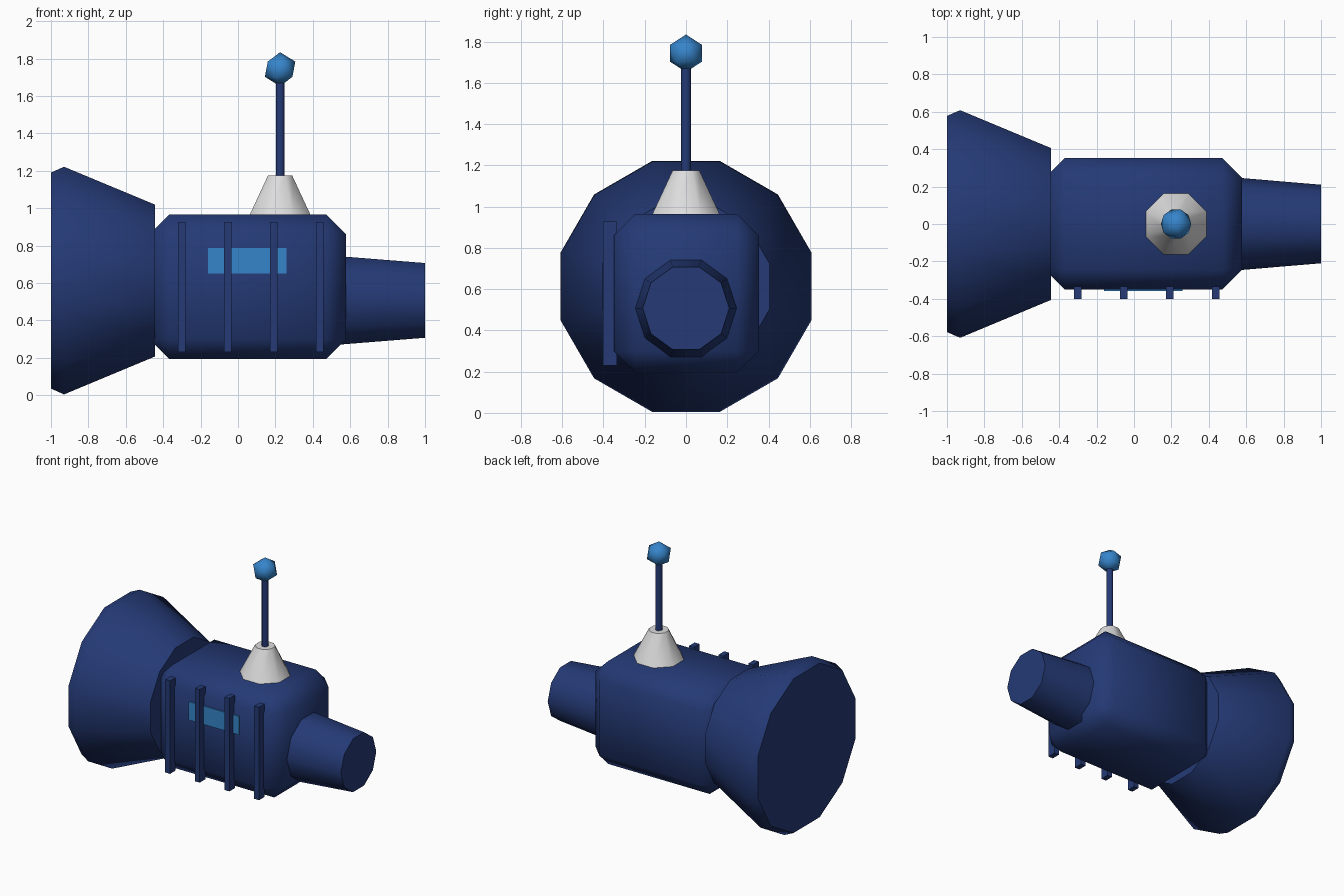
import bpy, bmesh, math
from mathutils import Matrix, Vector

if "Cube" in bpy.data.objects:
    bpy.data.objects.remove(bpy.data.objects["Cube"], do_unlink=True)


def material(name, rgb):
    m = bpy.data.materials.new(name)
    m.use_nodes = True
    m.diffuse_color = (*rgb, 1)
    bsdf = next(n for n in m.node_tree.nodes if n.type == 'BSDF_PRINCIPLED')
    bsdf.inputs["Base Color"].default_value = (*rgb, 1)
    return m


navy = material("navy_blue", (0.018, 0.042, 0.18))
sky = material("bright_blue", (0.037, 0.235, 0.6))
white = material("pale_grey", (0.72, 0.72, 0.72))


def finish(name, bm, mat, smooth=None):
    bmesh.ops.recalc_face_normals(bm, faces=bm.faces)
    mesh = bpy.data.meshes.new(name)
    bm.to_mesh(mesh)
    bm.free()
    mesh.materials.append(mat)
    ob = bpy.data.objects.new(name, mesh)
    bpy.context.collection.objects.link(ob)
    if smooth:
        bpy.ops.object.select_all(action='DESELECT')
        ob.select_set(True)
        bpy.context.view_layer.objects.active = ob
        bpy.ops.object.shade_smooth_by_angle(angle=math.radians(smooth))
    return ob


def box(name, lo, hi, mat, bevel=0):
    lo, hi = Vector(lo), Vector(hi)
    bm = bmesh.new()
    bmesh.ops.create_cube(bm, size=1, matrix=Matrix.Translation((lo + hi) / 2)
                          @ Matrix.Diagonal((*(hi - lo), 1)))
    if bevel:
        bmesh.ops.bevel(bm, geom=bm.edges[:], offset=bevel, segments=1, affect='EDGES')
    return finish(name, bm, mat, 58 if bevel else None)


def lathe(name, profile, sides, turn, axis, centre, mat):
    """Closed solid from (position, radius) rings along the x or z axis."""
    bm = bmesh.new()
    rings = []
    for pos, r in profile:
        ring = []
        for i in range(sides):
            a = math.tau * (i + turn) / sides
            u, v = r * math.cos(a), r * math.sin(a)
            p = (pos, u, v) if axis == 'x' else (u, v, pos)
            ring.append(bm.verts.new(Vector(p) + Vector(centre)))
        rings.append(ring)
    for a, b in zip(rings, rings[1:]):
        for i in range(sides):
            j = (i + 1) % sides
            bm.faces.new((a[i], a[j], b[j], b[i]))
    bm.faces.new(rings[0])
    bm.faces.new(rings[-1])
    return finish(name, bm, mat, 50)


# Main hull and its two end pieces
box("hull", (-0.475, -0.35, 0.195), (0.578, 0.353, 0.965), navy, 0.105)
lathe("rear_flare", [(-1, 0.598), (-0.93, 0.63), (-0.443, 0.42)], 12, 0.5, 'x',
      (0, 0, 0.613), navy)
lathe("nose_tube", [(0.5, 0.252), (1, 0.21)], 10, 0, 'x', (0, 0, 0.507), navy)

# Window and the ribs in front of it
box("window", (-0.16, -0.358, 0.65), (0.258, -0.349, 0.788), sky)
for i in range(4):
    x = -0.302 + 0.246 * i
    box(f"rib_{i + 1}", (x - 0.02, -0.402, 0.23), (x + 0.02, -0.335, 0.927), navy)

# Antenna
ax = 0.225
lathe("antenna_base", [(0.96, 0.178), (1.175, 0.07)], 8, 0.5, 'z', (ax, 0, 0), white)
lathe("antenna_rod", [(1.1, 0.025), (1.7, 0.025)], 8, 0.5, 'z', (ax, 0, 0), navy)
bm = bmesh.new()
bmesh.ops.create_icosphere(bm, subdivisions=1, radius=0.091,
                           matrix=Matrix.Translation((ax, 0, 1.743)))
finish("antenna_tip", bm, sky, 50)
